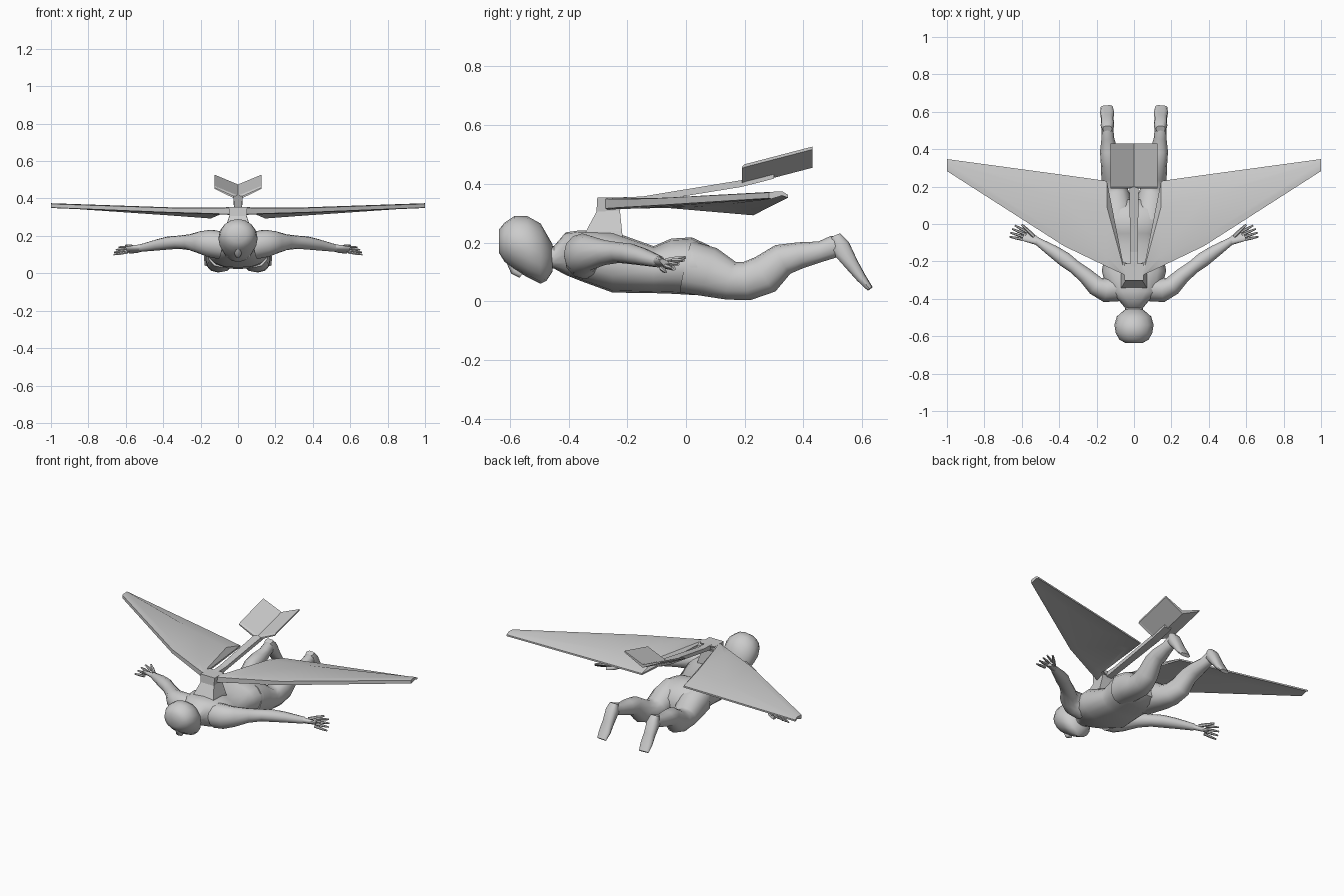
import bpy, bmesh
from math import cos, sin, pi, copysign
from mathutils import Vector, Quaternion

if "Cube" in bpy.data.objects:
    bpy.data.objects.remove(bpy.data.objects["Cube"])


def skin(name, rings, mirror=False, smooth=True, angle=50):
    """Bridge equal-sized point rings into a closed solid."""
    bm = bmesh.new()
    vs = [[bm.verts.new(p) for p in r] for r in rings]
    n = len(vs[0])
    for a, b in zip(vs, vs[1:]):
        for i in range(n):
            j = (i + 1) % n
            bm.faces.new((a[i], a[j], b[j], b[i]))
    bm.faces.new(vs[0])
    bm.faces.new(vs[-1])
    bmesh.ops.recalc_face_normals(bm, faces=bm.faces)
    me = bpy.data.meshes.new(name)
    bm.to_mesh(me)
    bm.free()
    ob = bpy.data.objects.new(name, me)
    bpy.context.collection.objects.link(ob)
    if mirror:
        ob.modifiers.new("mirror", 'MIRROR').use_clip = True
    if smooth:
        bpy.ops.object.select_all(action='DESELECT')
        ob.select_set(True)
        bpy.context.view_layer.objects.active = ob
        bpy.ops.object.shade_smooth_by_angle(angle=angle * pi / 180)
    return ob


def tube(name, path, n=12, power=1.0, roll=0.0, mirror=False):
    """Path points: x, y, z, half width, half height (ring square to the path)."""
    rings = []
    for k, (x, y, z, w, h) in enumerate(path):
        a, b = path[max(k - 1, 0)], path[min(k + 1, len(path) - 1)]
        t = (Vector(b[:3]) - Vector(a[:3])).normalized()
        s = t.cross(Vector((0, 0, 1))).normalized()
        s = Quaternion(t, roll) @ s
        u = s.cross(t)
        ring = []
        for i in range(n):
            c, d = cos(2 * pi * i / n), sin(2 * pi * i / n)
            c, d = copysign(abs(c) ** power, c), copysign(abs(d) ** power, d)
            ring.append(Vector((x, y, z)) + s * c * w + u * d * h)
        rings.append(ring)
    return skin(name, rings, mirror)


def body(name, stations, n=16, power=1.0):
    """Stations along y: y, top z, bottom z, half width."""
    rings = []
    for y, top, bot, w in stations:
        ring = []
        for i in range(n):
            c, d = cos(2 * pi * i / n), sin(2 * pi * i / n)
            ring.append((w * copysign(abs(c) ** power, c), y,
                         (top + bot) / 2 + (top - bot) / 2 * copysign(abs(d) ** power, d)))
        rings.append(ring)
    return skin(name, rings)


# Head, nose and torso
body("head", [(-.637, .245, .165, .045), (-.618, .268, .135, .078), (-.585, .29, .108, .097),
              (-.54, .29, .082, .105), (-.495, .265, .06, .092), (-.475, .23, .07, .07),
              (-.455, .195, .10, .045)])
tube("nose", [(0, -.60, .135, .012, .012), (0, -.583, .105, .02, .016), (0, -.56, .09, .012, .012)], 8)
body("torso", [(-.49, .20, .115, .05), (-.45, .188, .112, .047), (-.41, .235, .09, .08),
               (-.36, .242, .07, .145), (-.25, .238, .03, .172), (-.11, .188, .028, .145),
               (-.05, .214, .026, .15), (.02, .218, .022, .168), (.08, .19, .025, .165),
               (.13, .14, .05, .12)], 16, .85)

# Legs bent at the knee, and thin pointed feet
tube("leg", [(.085, 0, .118, .08, .09), (.09, .08, .1, .082, .085), (.098, .155, .07, .074, .066),
             (.108, .21, .07, .064, .066), (.12, .27, .092, .056, .068), (.13, .33, .143, .048, .055),
             (.135, .39, .157, .047, .045), (.14, .46, .17, .034, .035),
             (.142, .505, .187, .032, .038), (.142, .53, .192, .024, .026)], 12, .9, mirror=True)
tube("foot", [(.142, .508, .225, .025, .018), (.142, .525, .185, .036, .035), (.143, .565, .125, .034, .024),
              (.144, .597, .08, .038, .017), (.146, .627, .043, .032, .01)], 10, .7, mirror=True)

# Arms swept back
tube("arm", [(.09, -.345, .15, .07, .075), (.155, -.352, .16, .065, .072), (.205, -.33, .165, .052, .06),
             (.26, -.275, .166, .042, .042), (.32, -.228, .166, .036, .035), (.37, -.19, .162, .04, .035),
             (.43, -.148, .152, .034, .03), (.52, -.09, .135, .02, .02)], 12, mirror=True)

# Hands with spread fingers
across = Vector((-.35, .75, .5)).normalized()
along = Vector((.93, .34, -.08)).normalized()
tube("palm", [(.51, -.096, .137, .019, .017), (.545, -.078, .13, .03, .014),
              (.59, -.062, .125, .034, .01)], 10, .8, -.55, True)


def finger(name, base, tip, r):
    mid = base.lerp(tip, .55)
    tube(name, [(*base, r, r), (*mid, r * .95, r * .95), (*tip, r * .55, r * .55)], 6, mirror=True)


for i in range(4):
    o = i - 1.5
    base = Vector((.58, -.064, .126)) + across * o * .017
    finger(f"finger_{i + 1}", base, base + along * (.085 - .006 * abs(o)) + across * o * .009, .008)
finger("thumb", Vector((.535, -.066, .138)), Vector((.6, -.003, .15)), .01)

# Swept wings: x, front y, front z, rear y, rear z, front thickness
wing = []
for x, y0, z0, y1, z1, t in [(0, -.3, .333, -.225, .335, .042), (.06, -.268, .333, -.2, .335, .04),
                             (.145, -.228, .334, .23, .298, .036), (.374, -.118, .338, .262, .315, .03),
                             (1, .283, .361, .347, .358, .024)]:
    ym = y0 + (y1 - y0) * .7
    zm = z0 * .75 + z1 * .25 + .006
    yq = y0 + (y1 - y0) * .12
    wing.append([(x, y0, z0 + t * .4), (x, yq, z0 + t / 2), (x, ym, zm + t * .35), (x, y1, z1 + .005),
                 (x, y1, z1 - .005), (x, ym, zm - t * .25), (x, yq, z0 - t / 2), (x, y0, z0 - t * .4)])
skin("wing", wing, True, True, 25)


def box_ring(w, pts):
    """Four-cornered ring from two side-view (y, z) points."""
    (ya, za), (yb, zb) = pts
    return [(-w, ya, za), (w, ya, za), (w, yb, zb), (-w, yb, zb)]


# Pylon carrying the wings on the back
skin("pylon", [box_ring(.075, [(-.35, .21), (-.215, .21)]), box_ring(.068, [(-.34, .24), (-.218, .24)]),
               box_ring(.046, [(-.305, .305), (-.225, .31)]), box_ring(.05, [(-.302, .354), (-.21, .354)])],
     smooth=False)

# Tail boom
skin("tail_boom", [box_ring(.018, [(-.28, .352), (-.28, .315)]), box_ring(.02, [(-.15, .357), (-.15, .335)]),
                   box_ring(.025, [(.19, .413), (.19, .39)]), box_ring(.024, [(.3, .44), (.3, .418)])],
     smooth=False)

# V-shaped tail plane
tail = []
for y, z in [(.19, .39), (.2, .395), (.43, .455)]:
    t = .012 if y == .19 else .02
    tail.append([(-.125, y, z + .062), (0, y, z), (.125, y, z + .062),
                 (.125, y, z + .062 + t / 2), (0, y, z + t), (-.125, y, z + .062 + t / 2)])
skin("tail_plane", tail, smooth=False)
